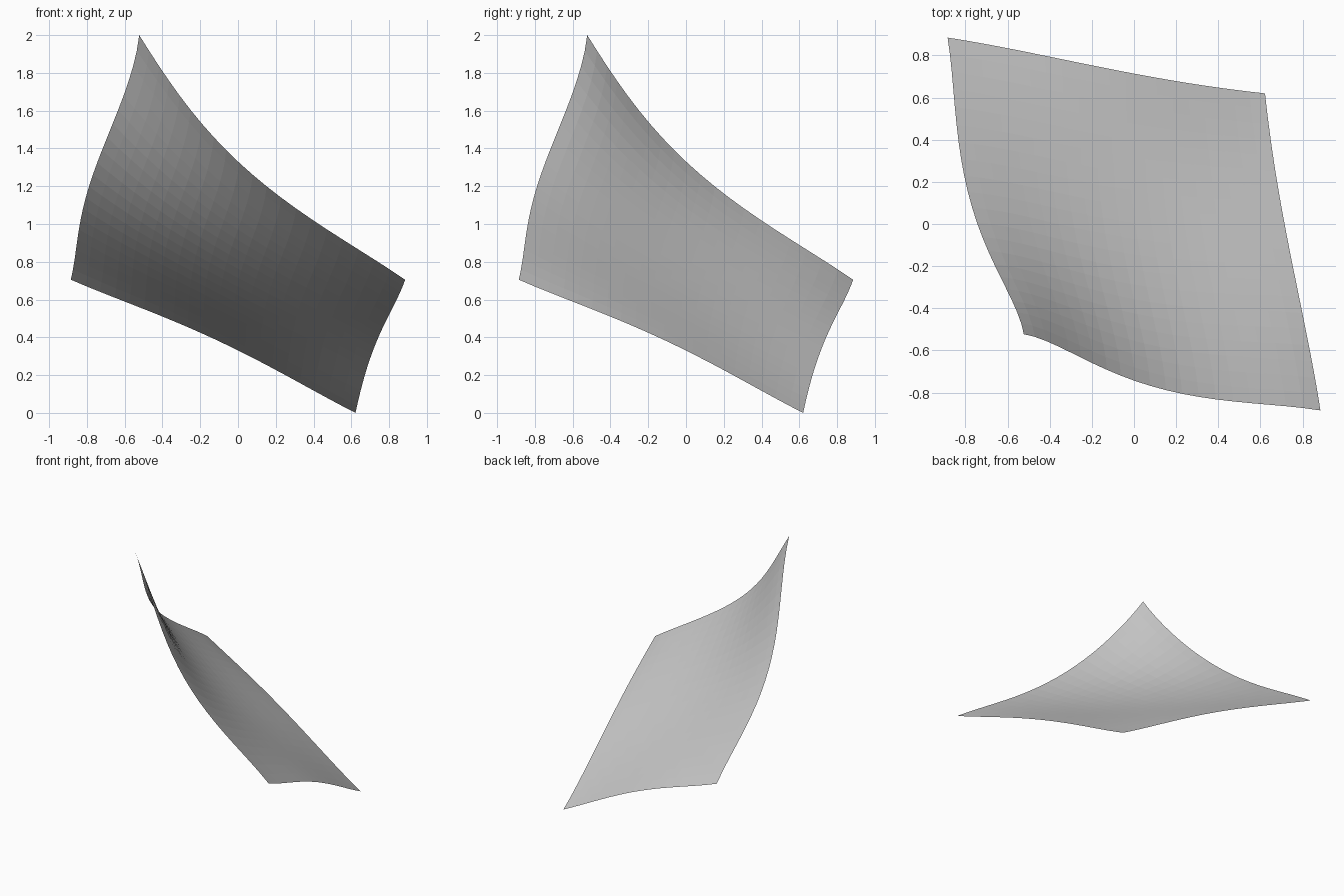
import bpy, bmesh
from mathutils import Vector

if "Cube" in bpy.data.objects:
    bpy.data.objects.remove(bpy.data.objects["Cube"])

N = 20  # divisions per side


def curve(points, t):
    """Smooth curve through a few points, spaced by chord length."""
    pts = [Vector(p) for p in points]
    knots = [0.0]
    for a, b in zip(pts, pts[1:]):
        knots.append(knots[-1] + (b - a).length)
    t *= knots[-1]
    out = Vector((0, 0, 0))
    for i, p in enumerate(pts):
        w = 1.0
        for j, k in enumerate(knots):
            if j != i:
                w *= (t - k) / (knots[i] - k)
        out += p * w
    return out


def swap(p):
    return Vector((p.y, p.x, p.z))


# Front edge and back edge; the side edges mirror them across x = y
FRONT = [(-.523, -.523, 2), (-.24, -.64, 1.59), (.05, -.76, 1.285),
         (.45, -.84, .985), (.885, -.885, .705)]
BACK = [(-.885, .885, .705), (-.5, .815, .55), (-.12, .738, .388),
        (.24, .673, .205), (.62, .622, 0)]


def front(t): return curve(FRONT, t)
def back(t): return curve(BACK, t)


def patch(u, v):
    """Surface blended from its four edges."""
    left, right = swap(front(v)), swap(back(v))
    rule = (front(u) * (1 - v) + back(u) * v) + (left * (1 - u) + right * u)
    corners = (front(0) * (1 - u) * (1 - v) + front(1) * u * (1 - v)
               + back(0) * (1 - u) * v + back(1) * u * v)
    return rule - corners


# Curved sheet
bm = bmesh.new()
grid = [[bm.verts.new(patch(i / N, j / N)) for i in range(N + 1)] for j in range(N + 1)]
for j in range(N):
    for i in range(N):
        bm.faces.new((grid[j][i], grid[j][i + 1], grid[j + 1][i + 1], grid[j + 1][i]))
mesh = bpy.data.meshes.new("curved_sheet")
bm.to_mesh(mesh)
bm.free()
bpy.context.collection.objects.link(bpy.data.objects.new("curved_sheet", mesh))
